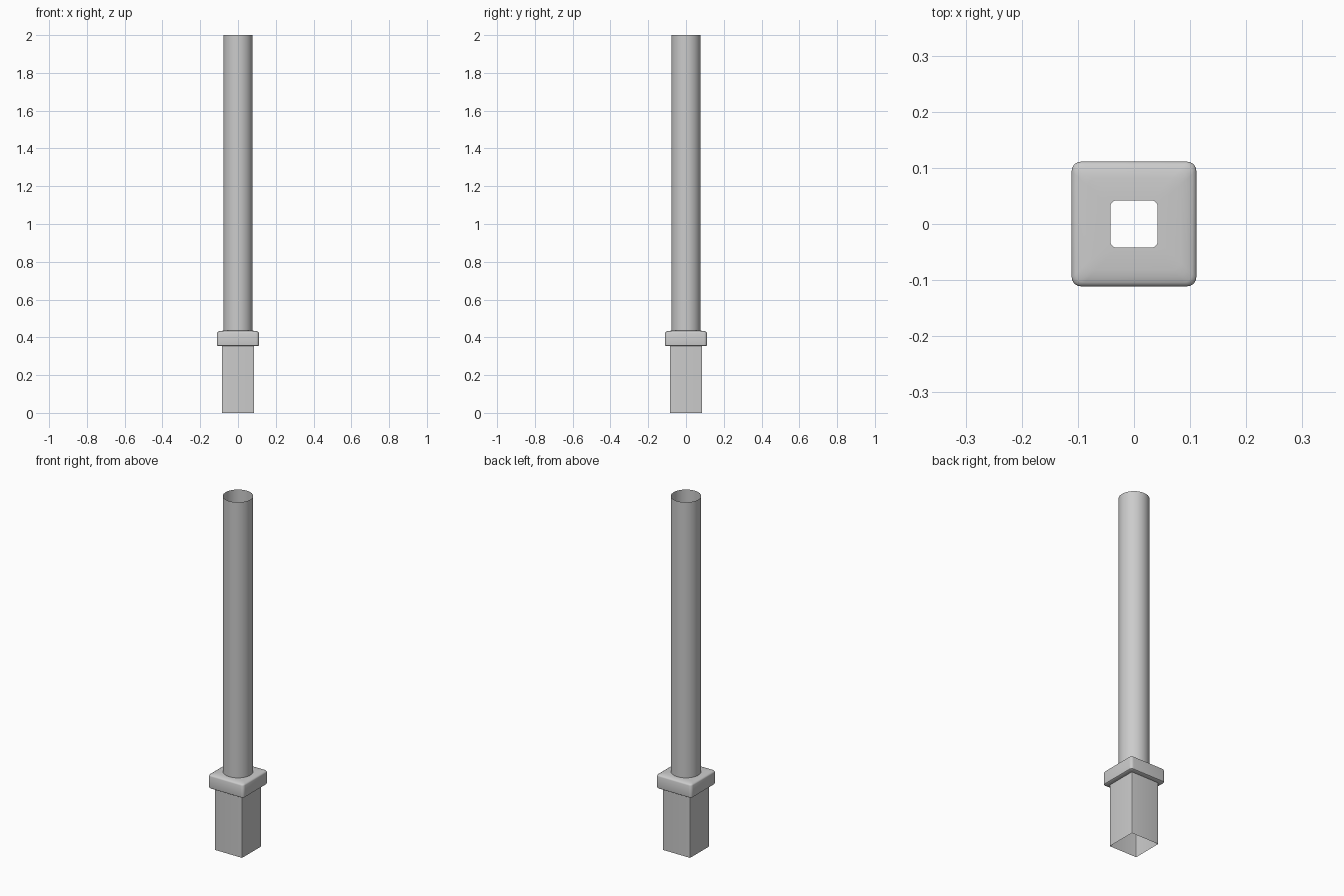
import bpy, bmesh, math

if "Cube" in bpy.data.objects:
    bpy.data.objects.remove(bpy.data.objects["Cube"])


def rounded_square(half, radius, z, steps=5):
    pts = []
    for q in range(4):
        mid = math.pi / 4 + q * math.pi / 2
        cx = math.copysign(half - radius, math.cos(mid))
        cy = math.copysign(half - radius, math.sin(mid))
        for i in range(steps + 1):
            a = q * math.pi / 2 + i / steps * math.pi / 2
            pts.append((cx + radius * math.cos(a), cy + radius * math.sin(a), z))
    return pts


def circle(radius, z, n=48):
    return [(radius * math.cos(2 * math.pi * i / n),
             radius * math.sin(2 * math.pi * i / n), z) for i in range(n)]


def loft(name, rings):
    bm = bmesh.new()
    loops = [[bm.verts.new(p) for p in ring] for ring in rings]
    for a, b in zip(loops, loops[1:]):
        for i in range(len(a)):
            j = (i + 1) % len(a)
            bm.faces.new((a[i], a[j], b[j], b[i]))
    mesh = bpy.data.meshes.new(name)
    bm.to_mesh(mesh)
    bm.free()
    ob = bpy.data.objects.new(name, mesh)
    bpy.context.collection.objects.link(ob)
    bpy.ops.object.select_all(action='DESELECT')
    ob.select_set(True)
    bpy.context.view_layer.objects.active = ob
    bpy.ops.object.shade_smooth_by_angle(angle=math.radians(40))
    return ob


# Open square socket at the bottom
loft("square_base", [rounded_square(0.086, 0.004, z) for z in (0, 0.355)])

# Collar: ledge, side, softly crowned top and square opening
collar_profile = [(0.086, 0.004, 0.353), (0.106, 0.012, 0.353),
                  (0.110, 0.014, 0.356), (0.111, 0.016, 0.362),
                  (0.111, 0.016, 0.422), (0.109, 0.016, 0.427),
                  (0.104, 0.016, 0.430), (0.094, 0.015, 0.433),
                  (0.082, 0.014, 0.435), (0.042, 0.011, 0.435)]
loft("collar", [rounded_square(*p) for p in collar_profile])

# Thin open tube
loft("tube", [circle(0.078, z) for z in (0.43, 2.0)])
